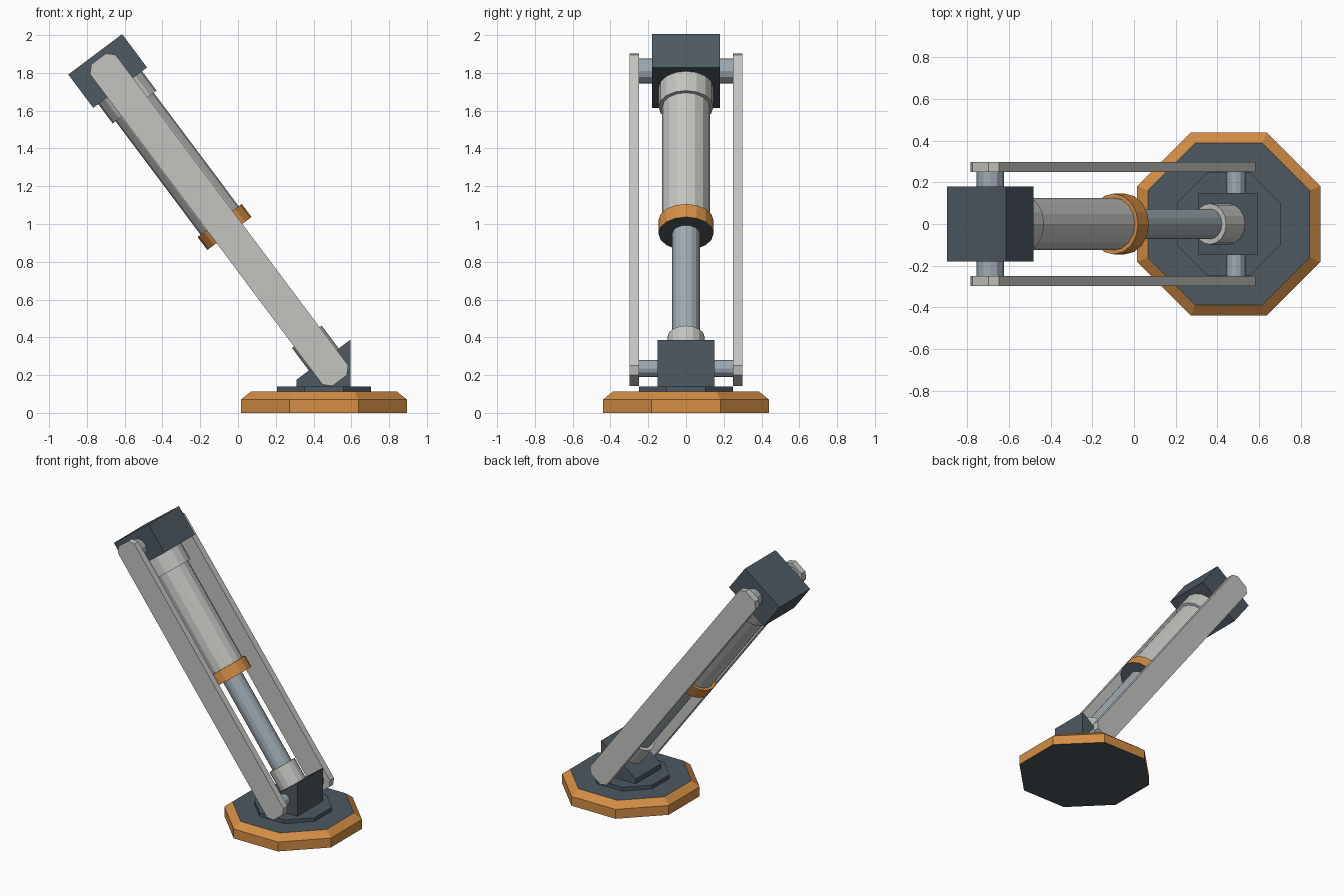
import bpy, bmesh, math
from mathutils import Vector, Matrix

if "Cube" in bpy.data.objects:
    bpy.data.objects.remove(bpy.data.objects["Cube"])

def material(name, rgb):
    m = bpy.data.materials.new(name)
    m.diffuse_color = (*rgb, 1)
    m.use_nodes = True
    m.node_tree.nodes["Principled BSDF"].inputs["Base Color"].default_value = m.diffuse_color
    return m

DARK = material("dark_slate", (0.075, 0.10, 0.12))
ORANGE = material("orange", (0.66, 0.27, 0.06))
STEEL = material("blue_steel", (0.34, 0.40, 0.44))
LIGHT = material("light_grey", (0.55, 0.56, 0.53))

# The strut runs from the lower pin to the upper pin; local z follows it
LOW, TOP = Vector((0.49, 0, 0.235)), Vector((-0.69, 0, 1.81))
LENGTH = (TOP - LOW).length
U = (TOP - LOW).normalized()
Y = Vector((0, 1, 0))
V = Y.cross(U)
STRUT = Matrix.Translation(LOW) @ Matrix((V, Y, U)).transposed().to_4x4()
FOOT = Matrix.Translation((0.455, 0, 0))

def finish(name, bm, mat, frame=Matrix()):
    bmesh.ops.recalc_face_normals(bm, faces=bm.faces)
    mesh = bpy.data.meshes.new(name)
    bm.to_mesh(mesh)
    bm.free()
    mesh.materials.append(mat)
    ob = bpy.data.objects.new(name, mesh)
    bpy.context.collection.objects.link(ob)
    ob.matrix_world = frame
    return ob

def lathe(name, rings, mat, sides=16, frame=STRUT, turn=0.0):
    """Capped solid from (radius, height) rings around local z."""
    bm = bmesh.new()
    loops = [[bm.verts.new((r * math.cos(turn + i * math.tau / sides),
                            r * math.sin(turn + i * math.tau / sides), h))
              for i in range(sides)] for r, h in rings]
    for a, b in zip(loops, loops[1:]):
        for i in range(sides):
            j = (i + 1) % sides
            bm.faces.new((a[i], a[j], b[j], b[i]))
    bm.faces.new(loops[0])
    bm.faces.new(loops[-1])
    return finish(name, bm, mat, frame)

def prism(name, outline, y0, y1, mat, frame=Matrix()):
    """Extrude an (x, z) outline from y0 to y1."""
    bm = bmesh.new()
    face = bm.faces.new([bm.verts.new((x, y0, z)) for x, z in outline])
    ext = bmesh.ops.extrude_face_region(bm, geom=[face])
    bmesh.ops.translate(bm, vec=(0, y1 - y0, 0),
                        verts=[e for e in ext["geom"] if isinstance(e, bmesh.types.BMVert)])
    return finish(name, bm, mat, frame)

def dark_faces(ob, test):
    ob.data.materials.append(DARK)
    for p in ob.data.polygons:
        if test(p.normal):
            p.material_index = 1

# Octagonal foot with chamfered rim, dark top and sole
octo = 1 / math.cos(math.pi / 8)
foot = lathe("foot_pad", [(0.44 * octo, 0), (0.44 * octo, 0.07), (0.388 * octo, 0.112)],
             ORANGE, 8, FOOT, math.pi / 8)
dark_faces(foot, lambda n: abs(n.z) > 0.95)
lathe("foot_plate", [(0.248 * octo, 0.11), (0.248 * octo, 0.14)], DARK, 8, FOOT, math.pi / 8)

# Ankle bracket and shoulder block
prism("ankle_bracket", [(0.31, 0.13), (0.595, 0.13), (0.595, 0.387), (0.31, 0.176)],
      -0.15, 0.15, DARK)
prism("upper_block", [(-0.178, LENGTH - 0.11), (0.178, LENGTH - 0.11),
                      (0.178, LENGTH + 0.11), (-0.178, LENGTH + 0.11)],
      -0.18, 0.18, DARK, STRUT)

# Telescoping cylinder, from the rod socket up to the top collar
lathe("rod_socket", [(0.098, 0.0), (0.098, 0.21)], LIGHT)
lathe("piston_rod", [(0.073, 0.15), (0.073, 0.95)], STEEL)
ring = lathe("seal_ring", [(0.146, 0.893), (0.146, 0.979)], ORANGE)
dark_faces(ring, lambda n: n.z < -0.95)
lathe("cylinder_tube", [(0.126, 0.92), (0.126, LENGTH - 0.1)], LIGHT)
lathe("top_collar", [(0.145, LENGTH - 0.238), (0.145, LENGTH - 0.1)], LIGHT)

# Cross pins at both ends
for name, pos, r in (("lower_pin", LOW, 0.045), ("upper_pin", TOP, 0.066)):
    frame = Matrix.Translation(pos) @ Matrix.Rotation(math.pi / 2, 4, 'X')
    lathe(name, [(r, -0.26), (r, 0.26)], STEEL, 12, frame)

# Side bars with clipped corners
w, c, e = 0.085, 0.037, 0.08
bar = [(-w, -e + c), (-w + c, -e), (w - c, -e), (w, -e + c),
       (w, LENGTH + e - c), (w - c, LENGTH + e), (-w + c, LENGTH + e), (-w, LENGTH + e - c)]
for name, s in (("front_bar", -1), ("back_bar", 1)):
    prism(name, bar, 0.25 * s, 0.298 * s, LIGHT, STRUT)
